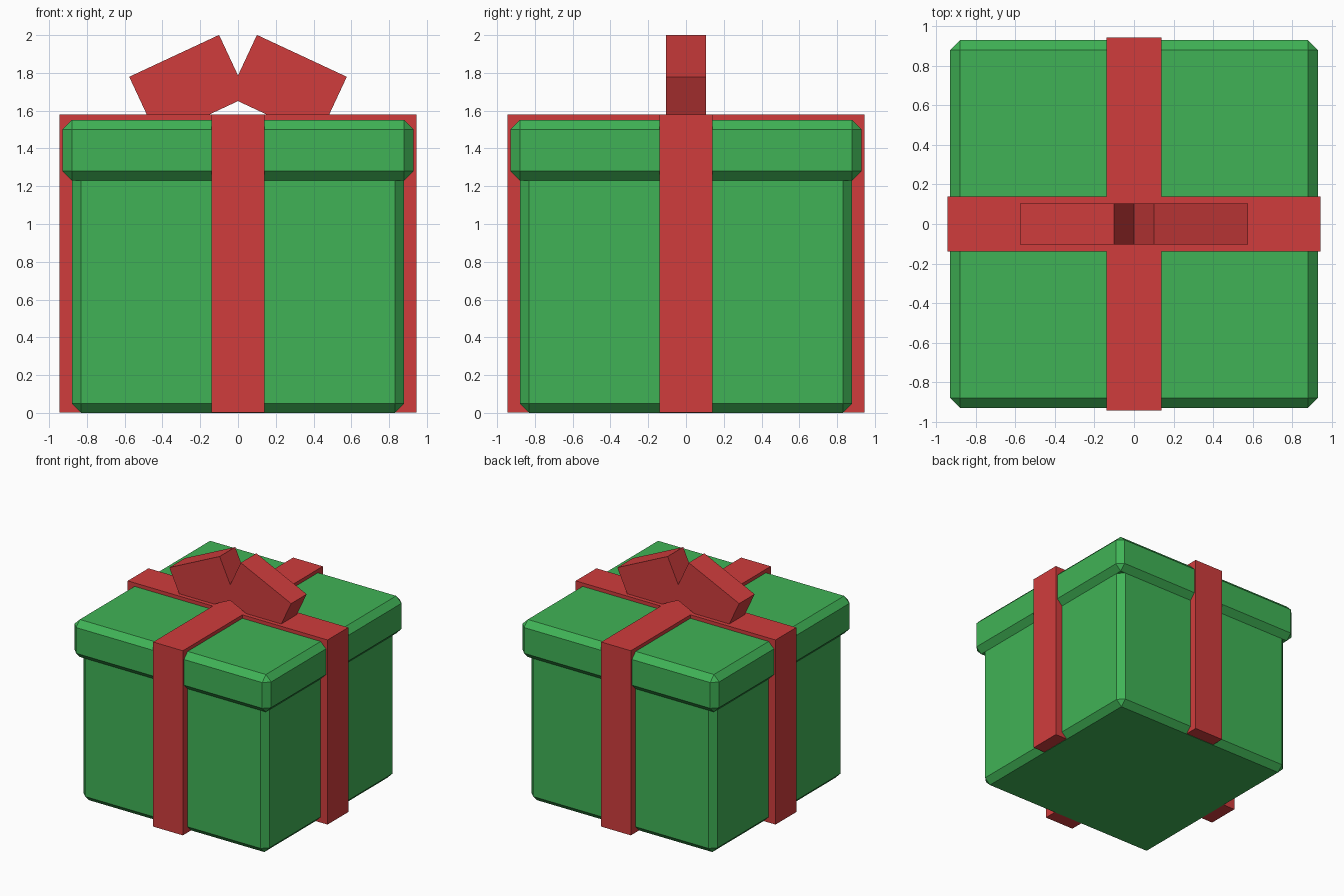
import bpy
import math

cube = bpy.data.objects.get("Cube")
if cube:
    bpy.data.objects.remove(cube, do_unlink=True)


def make_material(name, colour):
    mat = bpy.data.materials.new(name)
    mat.use_nodes = True
    mat.diffuse_color = colour
    mat.node_tree.nodes["Principled BSDF"].inputs["Base Color"].default_value = colour
    return mat


green = make_material("green paper", (0.051, 0.45, 0.093, 1))
red = make_material("red ribbon", (0.63, 0.046, 0.046, 1))


def box(name, size, centre, mat, tilt=0, chamfer=0):
    bpy.ops.mesh.primitive_cube_add(size=1, location=centre, rotation=(0, tilt, 0))
    obj = bpy.context.object
    obj.name = name
    obj.scale = size
    bpy.ops.object.transform_apply(location=False, rotation=False, scale=True)
    obj.data.materials.append(mat)
    if chamfer:
        bevel = obj.modifiers.new("chamfer", 'BEVEL')
        bevel.width = chamfer
        bevel.segments = 1
    return obj


# Chamfered box and its overhanging lid
box("box_body", (1.76, 1.76, 1.5), (0, 0, 0.75), green, chamfer=0.05)
box("box_lid", (1.86, 1.86, 0.32), (0, 0, 1.39), green, chamfer=0.05)

# Crossed ribbon bands, a hair above the base so the underside stays clean
base, top = 0.002, 1.58
height, middle = top - base, (top + base) / 2
box("ribbon_front_to_back", (0.28, 1.89, height), (0, 0, middle), red)
box("ribbon_side_to_side", (1.89, 0.28, height), (0, 0, middle), red)

# Two tilted bow loops
for side, name in ((1, "bow_loop_left"), (-1, "bow_loop_right")):
    box(name, (0.525, 0.21, 0.36), (side * 0.262, 0, 1.727), red,
        tilt=side * math.radians(25))
